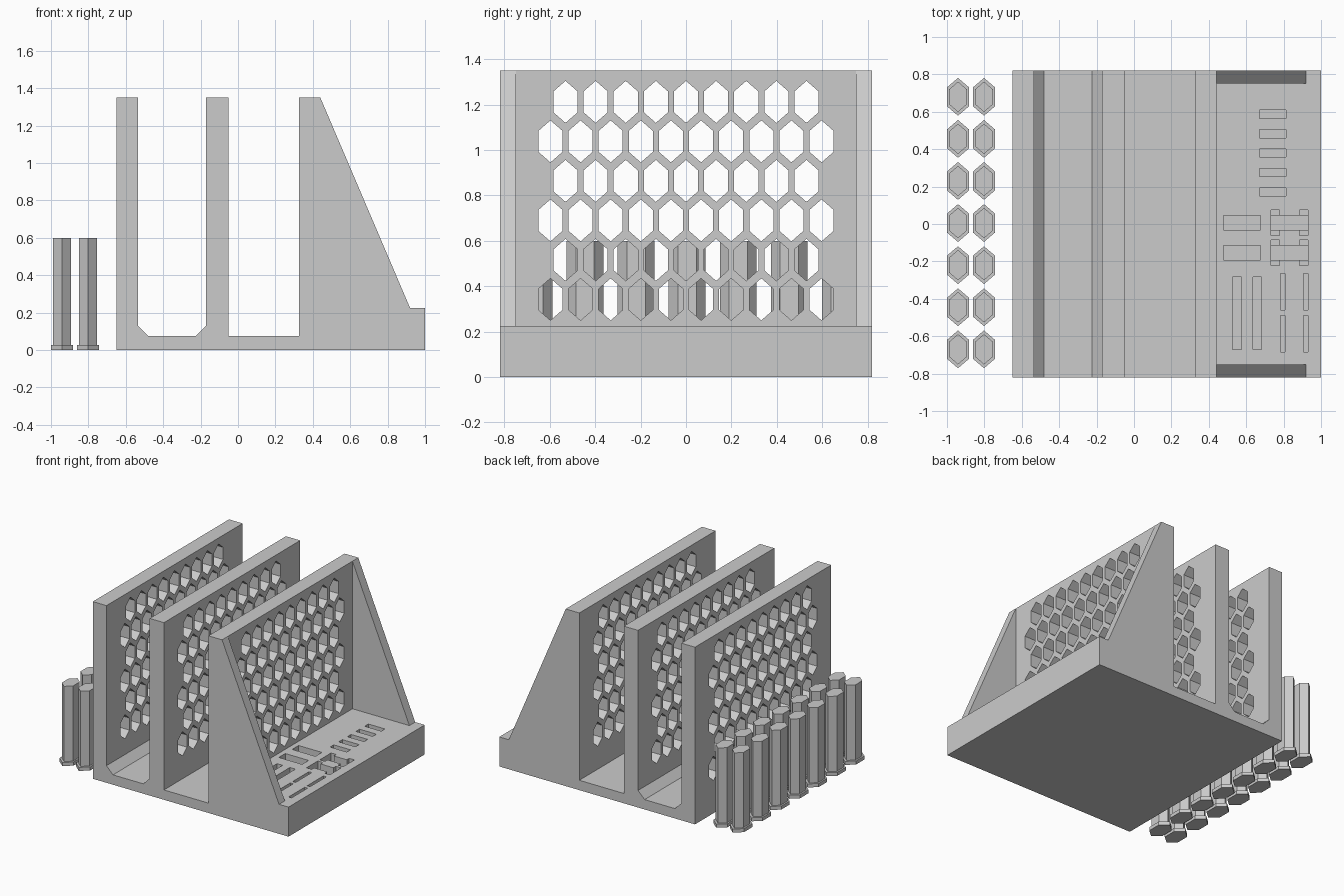
import bpy
import bmesh
from math import cos, sin, pi
from mathutils import Vector

cube = bpy.data.objects.get("Cube")
if cube:
    bpy.data.objects.remove(cube, do_unlink=True)

GREY = (0.6, 0.6, 0.6, 1)
grey = bpy.data.materials.new("light_grey_plastic")
grey.use_nodes = True
grey.diffuse_color = GREY
grey.node_tree.nodes["Principled BSDF"].inputs["Base Color"].default_value = GREY


def prism(bm, outline, sweep):
    """Add a closed prism: an outline of 3D points swept along a vector."""
    base = bm.faces.new([bm.verts.new(p) for p in outline])
    top = bmesh.ops.extrude_face_region(bm, geom=[base], use_keep_orig=True)
    moved = [g for g in top["geom"] if isinstance(g, bmesh.types.BMVert)]
    bmesh.ops.translate(bm, verts=moved, vec=Vector(sweep))


def box(bm, x0, x1, y0, y1, z0, z1):
    prism(bm, [(x0, y0, z0), (x1, y0, z0), (x1, y1, z0), (x0, y1, z0)], (0, 0, z1 - z0))


def hexagon(half_width, half_length):
    """Stretched hexagon with its points along the second axis."""
    return [(half_width / cos(pi / 6) * sin(i * pi / 3), half_length * cos(i * pi / 3))
            for i in range(6)]


def finish(bm, name):
    bmesh.ops.recalc_face_normals(bm, faces=bm.faces[:])
    mesh = bpy.data.meshes.new(name)
    bm.to_mesh(mesh)
    bm.free()
    mesh.materials.append(grey)
    obj = bpy.data.objects.new(name, mesh)
    bpy.context.collection.objects.link(obj)
    return obj


def cut(target, bm, name):
    """Subtract the shapes in bm from the target."""
    cutter = finish(bm, name)
    cutter.hide_render = True
    mod = target.modifiers.new(name, "BOOLEAN")
    mod.operation = "DIFFERENCE"
    mod.solver = "EXACT"
    mod.object = cutter
    bpy.context.view_layer.objects.active = target
    bpy.ops.object.modifier_apply(modifier=mod.name)
    bpy.data.objects.remove(cutter, do_unlink=True)


# Stand: one side profile with three walls, two slots and a sloped end
DEPTH, TOP, SHELF, FLOOR = 0.82, 1.35, 0.225, 0.075
profile = [(-0.65, 0), (1, 0), (1, SHELF), (0.92, SHELF), (0.44, TOP), (0.325, TOP),
           (0.325, FLOOR), (-0.05, FLOOR), (-0.05, TOP), (-0.17, TOP), (-0.17, 0.13),
           (-0.225, FLOOR), (-0.48, FLOOR), (-0.535, 0.13), (-0.535, TOP), (-0.65, TOP)]
bm = bmesh.new()
prism(bm, [(x, -DEPTH, z) for x, z in profile], (0, 2 * DEPTH, 0))
stand = finish(bm, "stand")

# Open the shelf between the two side gussets
bm = bmesh.new()
box(bm, 0.44, 1.2, -0.75, 0.75, SHELF, 1.6)
cut(stand, bm, "shelf_opening")

# Honeycomb holes through all three walls
bm = bmesh.new()
for row in range(6):
    count = 9 + row % 2
    z = 1.212 - row * 0.174
    for col in range(count):
        y = (col - (count - 1) / 2) * 0.1327
        prism(bm, [(-0.8, y + a, z + b) for a, b in hexagon(0.053, 0.0925)], (1.5, 0, 0))
cut(stand, bm, "honeycomb_holes")

# Holder pockets sunk into the shelf
pockets = bmesh.new()
tabs = bmesh.new()


def pocket(x0, x1, y0, y1, bm=pockets, depth=0.12):
    box(bm, x0, x1, y0, y1, SHELF - depth, 0.3)


for i in range(5):
    y = 0.587 - i * 0.104
    pocket(0.672, 0.813, y - 0.022, y + 0.022)
for y in (0.006, -0.154):
    pocket(0.479, 0.676, y - 0.039, y + 0.039)
    pocket(0.733, 0.93, y - 0.039, y + 0.039)
    for x in (0.733, 0.886):
        pocket(x, x + 0.044, y - 0.068, y + 0.068, tabs, 0.1)
for x in (0.527, 0.636):
    pocket(x, x + 0.047, -0.671, -0.283)
for x in (0.783, 0.905):
    for y in (-0.46, -0.684):
        pocket(x, x + 0.025, y, y + 0.195)
cut(stand, pockets, "shelf_pockets")
cut(stand, tabs, "pocket_tabs")

# Loose hexagonal pegs, each on a thin flange
for col, x in enumerate((-0.941, -0.802)):
    for row in range(7):
        y = 0.005 + (row - 3) * 0.225
        bm = bmesh.new()
        lower = hexagon(0.059, 0.101)
        upper = hexagon(0.047, 0.081)
        prism(bm, [(x + a, y + b, 0) for a, b in lower], (0, 0, 0.027))
        prism(bm, [(x + a, y + b, 0.027) for a, b in upper], (0, 0, 0.573))
        finish(bm, f"peg_{col + 1}_{row + 1}")
